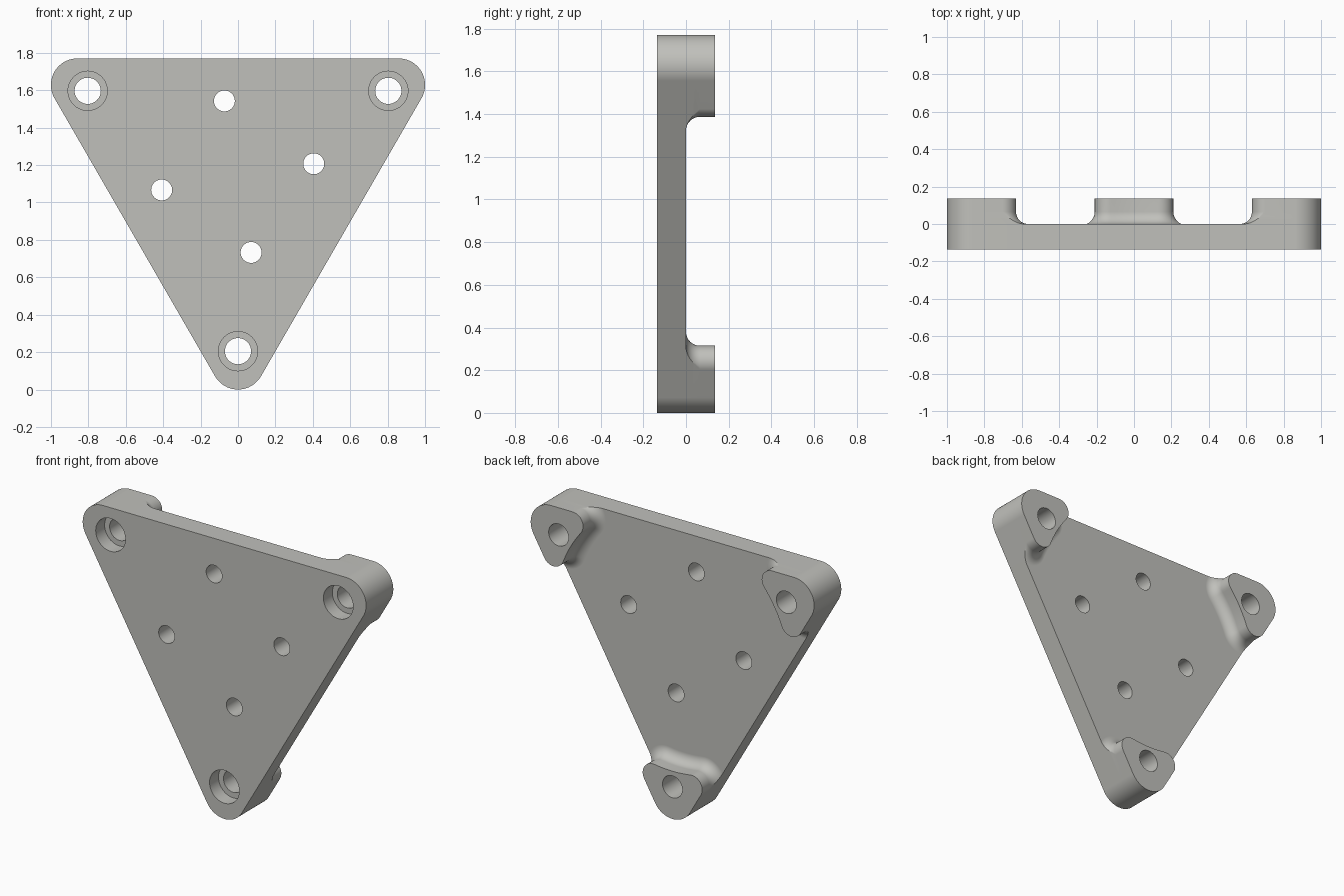
import bpy, bmesh, math
from mathutils import Vector

if "Cube" in bpy.data.objects:
    bpy.data.objects.remove(bpy.data.objects["Cube"])

# Main dimensions
FRONT, BACK = -0.137, 0.137      # plate front face, pad back face (floor is y = 0)
CZ = 1.133                       # height of the triangle's centre
R_CORNER = 0.142                 # outer corner rounding
D_CORNER = 0.991                 # centre to corner-arc centre
R_EAR, FILLET = 0.0735, 0.065    # pad ear rounding, pad base fillet
EAR_X = 0.1365
EAR = Vector((EAR_X, -D_CORNER + 2 * (EAR_X * math.cos(math.pi / 6) - (R_CORNER - R_EAR))))


def arc(center, r, a0, a1, n):
    return [Vector((center[0] + r * math.cos(a0 + (a1 - a0) * i / n),
                    center[1] + r * math.sin(a0 + (a1 - a0) * i / n))) for i in range(n + 1)]


def corner_arc():
    return arc((0, -D_CORNER), R_CORNER, math.radians(210), math.radians(330), 20)


def pad_edge(d):
    """Inner edge of a pad, grown by d, from the right side to the left side."""
    start = -math.pi / 6 + math.acos(R_EAR / (R_EAR + d))
    end = math.atan2(-EAR.y, -EAR.x)
    ear = arc(EAR, R_EAR + d, start, end, 14)
    r = EAR.length - R_EAR - d
    a = math.atan2(EAR.y, EAR.x)
    mid = arc((0, 0), r, a, -math.pi - a, 12)[1:-1]
    return ear + mid + [Vector((-p.x, p.y)) for p in reversed(ear)]


def place(p, y, k):
    a = k * math.tau / 3
    return (p.x * math.cos(a) - p.y * math.sin(a), y,
            CZ + p.x * math.sin(a) + p.y * math.cos(a))


# Plate with three raised corner pads
bm = bmesh.new()
levels = [(0.0, FILLET)]
for i in range(1, 9):
    t = math.radians(90 * (1 - i / 8))
    levels.append((FILLET * (1 - math.sin(t)), FILLET * (1 - math.cos(t))))
levels.append((BACK, 0.0))
front_ring, mid_ring, floor = [], [], []
n_arc = len(corner_arc())
for k in range(3):
    loops = [[bm.verts.new(place(p, y, k)) for p in corner_arc() + pad_edge(d)]
             for y, d in levels]
    for lo, hi in zip(loops, loops[1:]):
        for i in range(len(lo)):
            j = (i + 1) % len(lo)
            bm.faces.new((lo[i], lo[j], hi[j], hi[i]))
    bm.faces.new(loops[-1])
    base = loops[0]
    ring = [base[-1]] + base[:n_arc + 1]
    mid_ring += ring
    front_ring += [bm.verts.new((v.co.x, FRONT, v.co.z)) for v in ring]
    floor += list(reversed(base[n_arc:]))
for i in range(len(mid_ring)):
    j = (i + 1) % len(mid_ring)
    bm.faces.new((front_ring[i], front_ring[j], mid_ring[j], mid_ring[i]))
bm.faces.new(front_ring)
bm.faces.new(floor)
bmesh.ops.recalc_face_normals(bm, faces=bm.faces)
mesh = bpy.data.meshes.new("mounting_plate")
bm.to_mesh(mesh)
bm.free()
plate = bpy.data.objects.new("mounting_plate", mesh)
bpy.context.collection.objects.link(plate)

# Cutter for all holes: stepped profiles (radius, y) turned about the hole axis
bm = bmesh.new()


def add_hole(x, z, profile, n=40):
    rings = [[bm.verts.new((x + r * math.cos(math.tau * i / n), y,
                            z + r * math.sin(math.tau * i / n))) for i in range(n)]
             for r, y in profile]
    for a, b in zip(rings, rings[1:]):
        for i in range(n):
            j = (i + 1) % n
            bm.faces.new((a[i], a[j], b[j], b[i]))
    bm.faces.new(rings[0])
    bm.faces.new(rings[-1])


STEP = FRONT + 0.09
for k in range(3):   # counterbored corner holes
    x, _, z = place(Vector((0, -0.928)), 0, k)
    add_hole(x, z, [(0.105, FRONT - 0.1), (0.105, STEP), (0.07, STEP), (0.07, BACK + 0.1)])
for x, z in ((-0.073, 1.543), (0.405, 1.207), (-0.408, 1.067), (0.07, 0.733)):
    add_hole(x, z, [(0.056, FRONT - 0.1), (0.056, 0.1)])
bmesh.ops.recalc_face_normals(bm, faces=bm.faces)
cut_mesh = bpy.data.meshes.new("hole_cutter")
bm.to_mesh(cut_mesh)
bm.free()
cutter = bpy.data.objects.new("hole_cutter", cut_mesh)
bpy.context.collection.objects.link(cutter)
cutter.hide_render = True

# Cut the holes
mod = plate.modifiers.new("holes", 'BOOLEAN')
mod.operation, mod.solver, mod.object = 'DIFFERENCE', 'EXACT', cutter
bpy.context.view_layer.objects.active = plate
plate.select_set(True)
bpy.ops.object.modifier_apply(modifier="holes")
bpy.data.objects.remove(cutter)

# Smooth fillets and rounds, flat large faces
bpy.ops.object.shade_smooth_by_angle(angle=math.radians(30))
wn = plate.modifiers.new("weighted_normals", 'WEIGHTED_NORMAL')
wn.keep_sharp = True

# Colour
grey = bpy.data.materials.new("warm_grey")
grey.diffuse_color = (0.53, 0.53, 0.50, 1)
grey.use_nodes = True
grey.node_tree.nodes["Principled BSDF"].inputs["Base Color"].default_value = grey.diffuse_color
plate.data.materials.clear()
plate.data.materials.append(grey)
